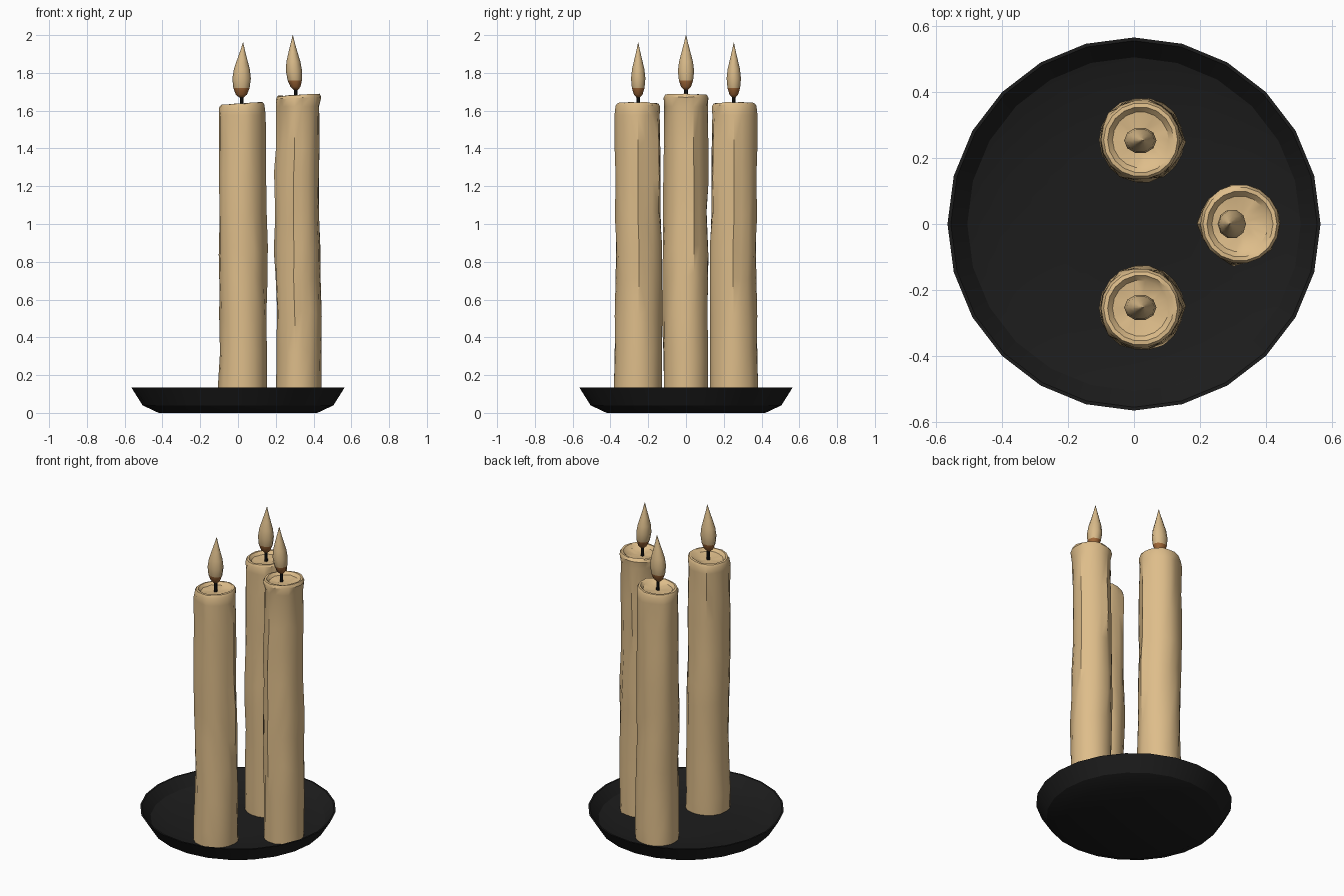
import bpy, bmesh, math, random

if "Cube" in bpy.data.objects:
    bpy.data.objects.remove(bpy.data.objects["Cube"])


def material(name, rgb):
    m = bpy.data.materials.new(name)
    m.diffuse_color = (*rgb, 1)
    m.use_nodes = True
    m.node_tree.nodes["Principled BSDF"].inputs["Base Color"].default_value = m.diffuse_color
    return m


WAX = material("tan wax", (0.73, 0.51, 0.255))
FLAME = material("tan flame", (0.69, 0.49, 0.25))
EMBER = material("brown flame base", (0.36, 0.14, 0.04))
BLACK = material("black iron", (0.012, 0.012, 0.012))
WICK = material("black wick", (0.008, 0.008, 0.008))


def loft(name, rings, mats, angle=35, rule=None):
    """Skin a list of equal point rings and cap both ends with fans."""
    bm = bmesh.new()
    vs = [[bm.verts.new(p) for p in ring] for ring in rings]
    n = len(rings[0])
    for a, b in zip(vs, vs[1:]):
        for i in range(n):
            j = (i + 1) % n
            bm.faces.new((a[i], a[j], b[j], b[i]))
    for ring in (vs[0], vs[-1]):
        c = bm.verts.new([sum(v.co[k] for v in ring) / n for k in range(3)])
        for i in range(n):
            bm.faces.new((ring[i], ring[(i + 1) % n], c))
    bmesh.ops.recalc_face_normals(bm, faces=bm.faces[:])
    if rule:
        for f in bm.faces:
            f.material_index = rule(f.calc_center_median())
    me = bpy.data.meshes.new(name)
    bm.to_mesh(me)
    bm.free()
    for m in mats:
        me.materials.append(m)
    ob = bpy.data.objects.new(name, me)
    bpy.context.collection.objects.link(ob)
    bpy.ops.object.select_all(action='DESELECT')
    ob.select_set(True)
    bpy.context.view_layer.objects.active = ob
    bpy.ops.object.shade_smooth_by_angle(angle=math.radians(angle))
    return ob


def circle(cx, cy, z, rx, n, ry=None):
    ry = rx if ry is None else ry
    return [(cx + rx * math.cos(2 * math.pi * i / n),
             cy + ry * math.sin(2 * math.pi * i / n), z) for i in range(n)]


# Dish: closed shell, outside from the base up, then inside down to the floor
DISH = [(0.42, 0), (0.505, 0.04), (0.565, 0.135), (0.555, 0.135),
        (0.505, 0.075), (0.41, 0.045), (0.2, 0.042)]
loft("dish", [circle(0, 0, z, r, 24) for r, z in DISH], [BLACK], 30)


def candle(name, base, sway, top, tilt, drips, seed, side=1):
    """Wavy wax column with drip ridges; side=-1 mirrors it in y."""
    rnd = random.Random(seed)
    n = 18
    cx, cy = base
    levels = [0.03, 0.14, 0.32, 0.52, 0.72, 0.86, 1.05, 1.25, 1.42, top - 0.06]
    rings = []
    for k, z in enumerate(levels):
        dx, dy, r = sway[min(k * len(sway) // len(levels), len(sway) - 1)]
        ring = []
        for i in range(n):
            a = 2 * math.pi * i / n
            rr = r + rnd.uniform(-0.004, 0.004)
            if i in drips and z > drips[i]:
                rr += 0.009
            zz = z + (rnd.uniform(-0.03, 0.03) if 0 < k < len(levels) - 1 else 0)
            ring.append((cx + dx + rr * math.cos(a),
                         side * (cy + dy + rr * math.sin(a)), zz))
        rings.append(ring)
    # Rounded lip, then the melted hollow
    dx, dy, _ = sway[-1]
    for r, dz in [(0.120, -0.015), (0.112, 0), (0.100, 0), (0.085, -0.016), (0.04, -0.024)]:
        rings.append([(x, side * y, z + tilt * (x - cx - dx) + rnd.uniform(-.003, .003))
                      for x, y, z in circle(cx + dx, cy + dy, top + dz, r, n)])
    loft(name, rings, [WAX], 35)


def wick_and_flame(prefix, x, y, z, lean, rx, ry):
    """Wick starting inside the wax, teardrop flame with a brown base."""
    loft(prefix + "_wick",
         [circle(x, y, z - 0.10, 0.011, 8), circle(x, y, z + 0.02, 0.009, 8)], [WICK])
    prof = [(0.0, 0.25), (0.015, 0.6), (0.05, 0.88), (0.10, 1.0), (0.15, 0.86),
            (0.20, 0.55), (0.25, 0.24), (0.29, 0.02)]
    rings = [circle(x + lean(h / 0.29), y, z + h, rx * f, 10, ry * f) for h, f in prof]
    loft(prefix + "_flame", rings, [FLAME, EMBER], 50,
         lambda c: 1 if c.z < z + 0.048 else 0)


# Mirrored front and back candles
PAIR_SWAY = [(0.004, 0.002, 0.127), (0.006, 0.0, 0.124), (0.003, -0.004, 0.122),
             (0.0, 0.002, 0.120), (0.0, 0.002, 0.118)]
for label, side in (("front", -1), ("back", 1)):
    candle(label + "_candle", (0.02, 0.253), PAIR_SWAY, 1.637, 0.07,
           {0: 0.7, 4: 1.3, 7: 0.8, 12: 1.2, 15: 0.9}, 4, side)
    wick_and_flame(label + "_candle", 0.02, side * 0.253, 1.67,
                   lambda t: -0.002 + 0.009 * t * t, 0.049, 0.040)

# Taller right candle
RIGHT_SWAY = [(0.0, 0.0, 0.118), (0.0, 0.0, 0.118), (-0.006, 0.0, 0.117),
              (-0.008, 0.0, 0.112), (-0.002, 0.0, 0.110)]
candle("right_candle", (0.323, 0), RIGHT_SWAY, 1.682, 0.05,
       {1: 0.6, 5: 1.2, 9: 0.8, 13: 0.4}, 9)
wick_and_flame("right_candle", 0.306, 0, 1.71,
               lambda t: -0.034 * t + 0.018 * t * t, 0.043, 0.045)
